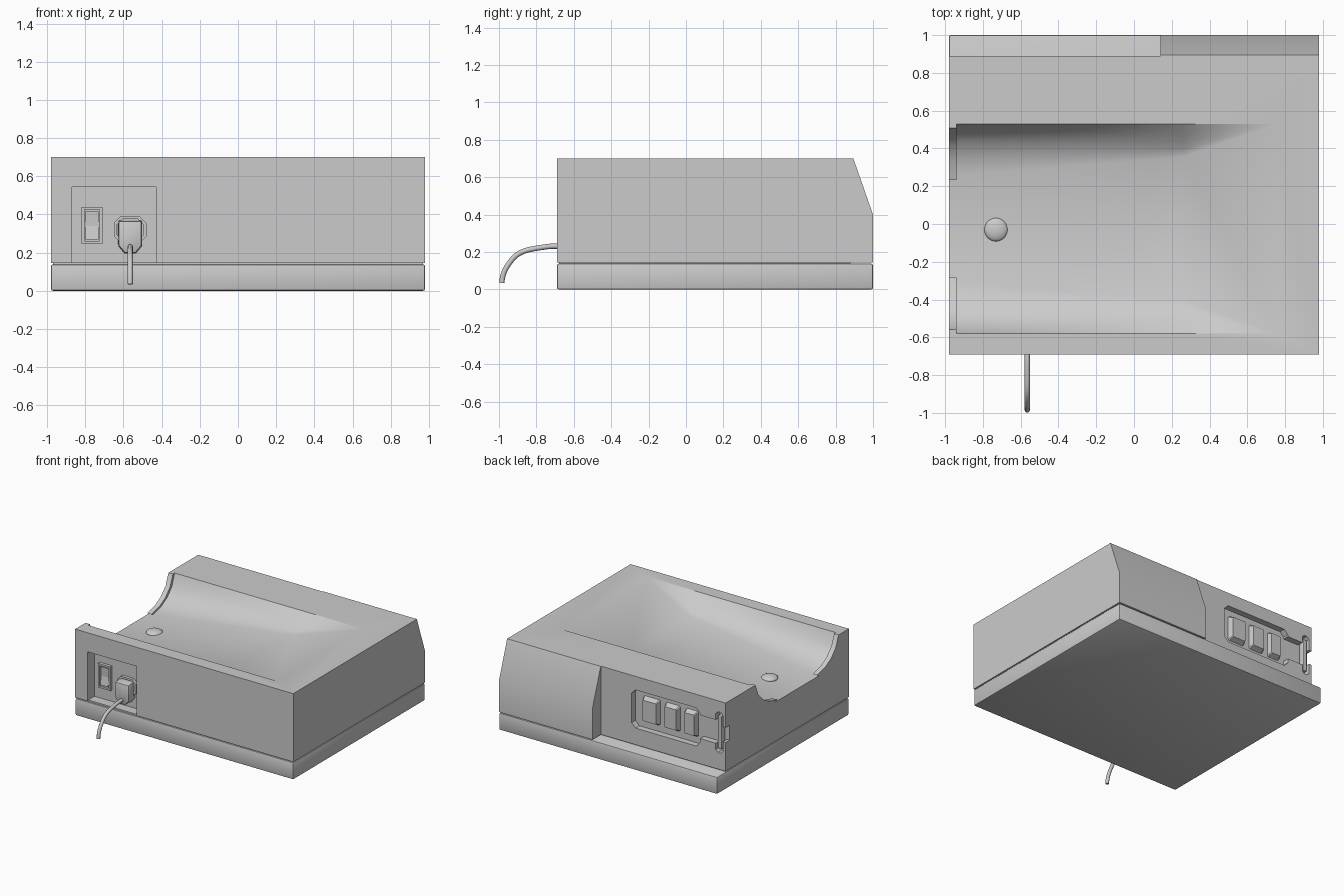
import bpy, bmesh, math
from mathutils import Vector

cube = bpy.data.objects.get("Cube")
if cube:
    bpy.data.objects.remove(cube, do_unlink=True)

grey = bpy.data.materials.new("plain_grey")
grey.use_nodes = True
grey.diffuse_color = (0.6, 0.6, 0.6, 1)
grey.node_tree.nodes["Principled BSDF"].inputs["Base Color"].default_value = (0.6, 0.6, 0.6, 1)


def finish(name, bm):
    bmesh.ops.remove_doubles(bm, verts=bm.verts, dist=1e-5)
    bmesh.ops.recalc_face_normals(bm, faces=bm.faces)
    mesh = bpy.data.meshes.new(name)
    bm.to_mesh(mesh)
    bm.free()
    ob = bpy.data.objects.new(name, mesh)
    bpy.context.collection.objects.link(ob)
    mesh.materials.append(grey)
    return ob


def loft(name, rings):
    """Skin closed rings of points and cap both ends."""
    bm = bmesh.new()
    loops = [[bm.verts.new(p) for p in ring] for ring in rings]
    n = len(loops[0])
    for a, b in zip(loops, loops[1:]):
        for i in range(n):
            j = (i + 1) % n
            bm.faces.new((a[i], a[j], b[j], b[i]))
    bm.faces.new(loops[0])
    bm.faces.new(loops[-1])
    return finish(name, bm)


def box(name, x, y, z):
    return loft(name, [[(a, y[0], z[0]), (a, y[1], z[0]), (a, y[1], z[1]), (a, y[0], z[1])] for a in x])


def prism_y(name, outline, y0, y1, taper=1.0):
    """Extrude an (x, z) outline along y, scaling the far end by taper."""
    cx = sum(p[0] for p in outline) / len(outline)
    cz = sum(p[1] for p in outline) / len(outline)
    far = [(cx + (x - cx) * taper, y1, cz + (z - cz) * taper) for x, z in outline]
    return loft(name, [[(x, y0, z) for x, z in outline], far])


def cut_corner(x, z, c):
    """Rectangle outline with chamfered corners."""
    (l, r), (b, t) = x, z
    return [(l + c, b), (r - c, b), (r, b + c), (r, t - c), (r - c, t), (l + c, t), (l, t - c), (l, b + c)]


def apply(ob, kind, **settings):
    mod = ob.modifiers.new(kind.title(), kind)
    for key, value in settings.items():
        setattr(mod, key, value)
    bpy.context.view_layer.objects.active = ob
    bpy.ops.object.modifier_apply(modifier=mod.name)


def combine(ob, other, operation):
    apply(ob, "BOOLEAN", object=other, operation=operation, solver="EXACT")
    bpy.data.objects.remove(other, do_unlink=True)


def smooth(ob, angle=30):
    bpy.ops.object.select_all(action="DESELECT")
    ob.select_set(True)
    bpy.context.view_layer.objects.active = ob
    bpy.ops.object.shade_smooth_by_angle(angle=math.radians(angle))


# Base slab
base = box("base", (-0.98, 0.98), (-0.69, 1.0), (0, 0.138))
apply(base, "BEVEL", width=0.01, segments=2)
smooth(base)
box("base_seam", (-0.97, 0.97), (-0.68, 0.88), (0.13, 0.15))

# Body with sloped rear block
side = [(-0.69, 0.145), (1.0, 0.145), (1.0, 0.40), (0.895, 0.70), (-0.69, 0.70)]
body = loft("body", [[(x, y, z) for y, z in side] for x in (-0.98, 0.98)])
combine(body, box("step_cutter", (-1.1, 0.14), (0.89, 1.2), (0.0, 0.9)), "DIFFERENCE")

# Cradle trough, open towards the -x end
CENTRE = -0.025
open_end = [(0.555, 0.70), (0.52, 0.60), (0.46, 0.535), (0.38, 0.49), (0.28, 0.465)]
deep_end = [(0.555, 0.70), (0.505, 0.66), (0.46, 0.627), (0.42, 0.60), (0.38, 0.582)]


def trough_ring(x, half):
    half = [(half[0][0], 0.80)] + half
    return [(x, CENTRE - w, z) for w, z in half] + [(x, CENTRE + w, z) for w, z in reversed(half)]


rings = [trough_ring(-1.05, open_end)]
steps = 8
for s in range(steps + 1):
    t = s / steps
    mixed = [(a[0] + (b[0] - a[0]) * t, a[1] + (b[1] - a[1]) * t) for a, b in zip(open_end, deep_end)]
    rings.append(trough_ring(-0.98 + 1.24 * t, mixed))
rings.append(trough_ring(0.75, [(0.555, 0.70)] * 5))
combine(body, loft("trough_cutter", rings), "DIFFERENCE")

# Front power recess
combine(body, box("power_cutter", (-0.87, -0.43), (-0.80, -0.60), (0.10, 0.545)), "DIFFERENCE")

# Rear latch recess: pocket, neck and end slot
for x, z, c in (((-0.75, -0.135), (0.28, 0.59), 0.035),
                ((-0.93, -0.72), (0.35, 0.54), 0.01),
                ((-0.955, -0.89), (0.28, 0.61), 0.02),
                ((-1.02, -0.93), (0.38, 0.50), 0.01)):
    combine(body, prism_y("latch_cutter", cut_corner(x, z, c), 0.84, 0.95), "DIFFERENCE")
smooth(body)

# Raised latch pads and bar
for i, x in enumerate(((-0.36, -0.21), (-0.54, -0.41), (-0.70, -0.59))):
    prism_y(f"latch_pad_{i + 1}", cut_corner(x, (0.33, 0.54), 0.008), 0.835, 0.88, 0.8)
bar = box("latch_bar", (-0.94, -0.905), (0.835, 0.885), (0.31, 0.58))
apply(bar, "BEVEL", width=0.008, segments=2)

# Raised lips at the open end of the trough
for name, sign in (("rear_lip", 1), ("front_lip", -1)):
    inner = [(w - 0.022, min(z + 0.012, 0.70)) for w, z in open_end]
    outline = open_end + inner[::-1]
    lip = loft(name, [[(x, CENTRE + sign * w, z) for w, z in outline] for x in (-0.98, -0.94)])
    smooth(lip)

# Button on the cradle floor
bm = bmesh.new()
bmesh.ops.create_uvsphere(bm, u_segments=32, v_segments=16, radius=0.062)
for v in bm.verts:
    v.co = Vector((v.co.x - 0.73, v.co.y - 0.03, v.co.z * 0.4 + 0.488))
smooth(finish("floor_button", bm), 60)

# Power switch with frame and rocker
frame = box("switch_frame", (-0.82, -0.71), (-0.625, -0.59), (0.245, 0.44))
combine(frame, box("frame_cutter", (-0.805, -0.725), (-0.70, -0.605), (0.26, 0.425)), "DIFFERENCE")
rocker = loft("switch_rocker", [[(x, -0.60, 0.27), (x, -0.625, 0.27), (x, -0.612, 0.34),
                                 (x, -0.615, 0.415), (x, -0.60, 0.415)] for x in (-0.80, -0.73)])

# Socket and plug
socket = prism_y("socket", cut_corner((-0.65, -0.48), (0.25, 0.39), 0.035), -0.59, -0.625)
combine(socket, prism_y("socket_cutter", cut_corner((-0.635, -0.495), (0.265, 0.375), 0.03), -0.61, -0.70), "DIFFERENCE")
plug_outline = [(-0.595, 0.195), (-0.535, 0.195), (-0.502, 0.235), (-0.502, 0.37), (-0.628, 0.37), (-0.628, 0.235)]
plug = prism_y("plug", plug_outline, -0.60, -0.685, 0.95)
apply(plug, "BEVEL", width=0.008, segments=2)
smooth(plug)

# Power cable drooping in front
curve = bpy.data.curves.new("power_cable", "CURVE")
curve.dimensions = "3D"
curve.bevel_depth = 0.014
curve.bevel_resolution = 4
curve.use_fill_caps = True
spline = curve.splines.new("BEZIER")
path = [(-0.66, 0.23, 0.04, 0), (-0.77, 0.225, 0.06, -0.01), (-0.93, 0.16, 0.04, -0.05), (-0.985, 0.035, 0.005, -0.05)]
spline.bezier_points.add(len(path) - 1)
for p, (y, z, dy, dz) in zip(spline.bezier_points, path):
    p.co = (-0.565, y, z)
    p.handle_left = (-0.565, y + dy, z - dz)
    p.handle_right = (-0.565, y - dy, z + dz)
cable = bpy.data.objects.new("power_cable", curve)
bpy.context.collection.objects.link(cable)
curve.materials.append(grey)
